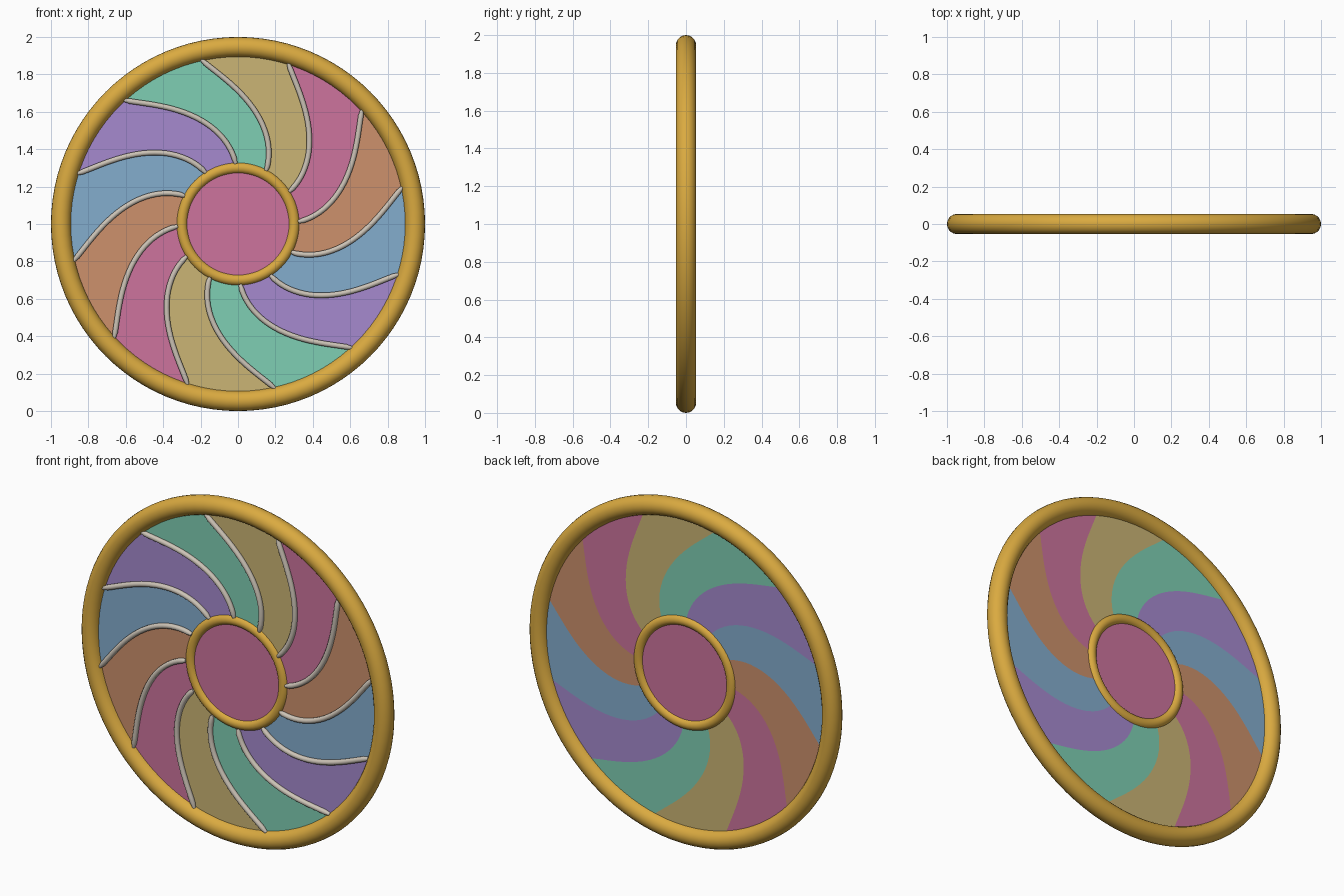
import bpy, bmesh, math

if "Cube" in bpy.data.objects:
    bpy.data.objects.remove(bpy.data.objects["Cube"])

CENTRE_Z = 1.0
SECTORS = 12


def material(name, r, g, b):
    lin = [((c / 255 + 0.055) / 1.055) ** 2.4 for c in (r, g, b)]
    m = bpy.data.materials.new(name)
    m.diffuse_color = (*lin, 1)
    m.use_nodes = True
    m.node_tree.nodes["Principled BSDF"].inputs["Base Color"].default_value = m.diffuse_color
    return m


gold = material("gold", 218, 170, 64)
lead_grey = material("lead grey", 204, 195, 182)
glass = [material("pink glass", 205, 116, 157),
         material("sand glass", 203, 181, 117),
         material("green glass", 127, 207, 179),
         material("purple glass", 166, 138, 207),
         material("blue glass", 132, 173, 206),
         material("orange glass", 205, 145, 108)]


def swirl(r):
    """Angle in degrees of the curved pane edge at radius r."""
    a, b, c = r - 0.32, r - 0.48, r - 0.65
    return 2 + 56 * a + 76 * a * b - 170 * a * b * c


def polar(r, degrees, y=0.0):
    t = math.radians(degrees)
    return (r * math.cos(t), y, CENTRE_Z + r * math.sin(t))


def ring(name, major, minor, segments):
    bpy.ops.mesh.primitive_torus_add(major_radius=major, minor_radius=minor,
                                     major_segments=segments, minor_segments=20,
                                     location=(0, 0, CENTRE_Z),
                                     rotation=(math.pi / 2, 0, 0))
    ob = bpy.context.object
    ob.name = name
    ob.data.materials.append(gold)
    bpy.ops.object.shade_smooth()


# Frame and hub rings
ring("outer_frame", 0.946, 0.054, 96)
ring("hub_ring", 0.30, 0.03, 64)

# Central glass disc
bpy.ops.mesh.primitive_cylinder_add(vertices=64, radius=0.30, depth=0.024,
                                    location=(0, 0, CENTRE_Z),
                                    rotation=(math.pi / 2, 0, 0))
disc = bpy.context.object
disc.name = "hub_glass"
disc.data.materials.append(glass[0])

# Swirled glass panes, coloured by sector
SUB, STEPS = 6, 20
bm = bmesh.new()
count = SECTORS * SUB
rows = []
for j in range(STEPS + 1):
    r = 0.30 + 0.63 * j / STEPS
    rows.append([bm.verts.new(polar(r, swirl(r) + 360 * i / count))
                 for i in range(count)])
for j in range(STEPS):
    for i in range(count):
        k = (i + 1) % count
        f = bm.faces.new((rows[j][i], rows[j + 1][i],
                          rows[j + 1][k], rows[j][k]))
        f.material_index = (i // SUB) % len(glass)
mesh = bpy.data.meshes.new("glass_panes")
bm.to_mesh(mesh)
bm.free()
for m in glass:
    mesh.materials.append(m)
panes = bpy.data.objects.new("glass_panes", mesh)
bpy.context.collection.objects.link(panes)
solid = panes.modifiers.new("thickness", 'SOLIDIFY')
solid.thickness = 0.024
solid.offset = 0

# Lead strips on the front, one along each pane edge, with rounded ends
R0, R1, N = 0.322, 0.9, 24
curve = bpy.data.curves.new("lead_strips", 'CURVE')
curve.dimensions = '3D'
curve.bevel_depth = 0.015
curve.bevel_resolution = 3
curve.use_fill_caps = True
for s in range(SECTORS):
    sp = curve.splines.new('POLY')
    sp.points.add(N)
    for n, p in enumerate(sp.points):
        r = R0 + (R1 - R0) * n / N
        p.co = (*polar(r, swirl(r) + 360 * s / SECTORS, -0.02), 1)
    sp.points[0].radius = sp.points[N].radius = 0.6
    sp.use_smooth = True
curve.materials.append(lead_grey)
leads = bpy.data.objects.new("lead_strips", curve)
bpy.context.collection.objects.link(leads)
